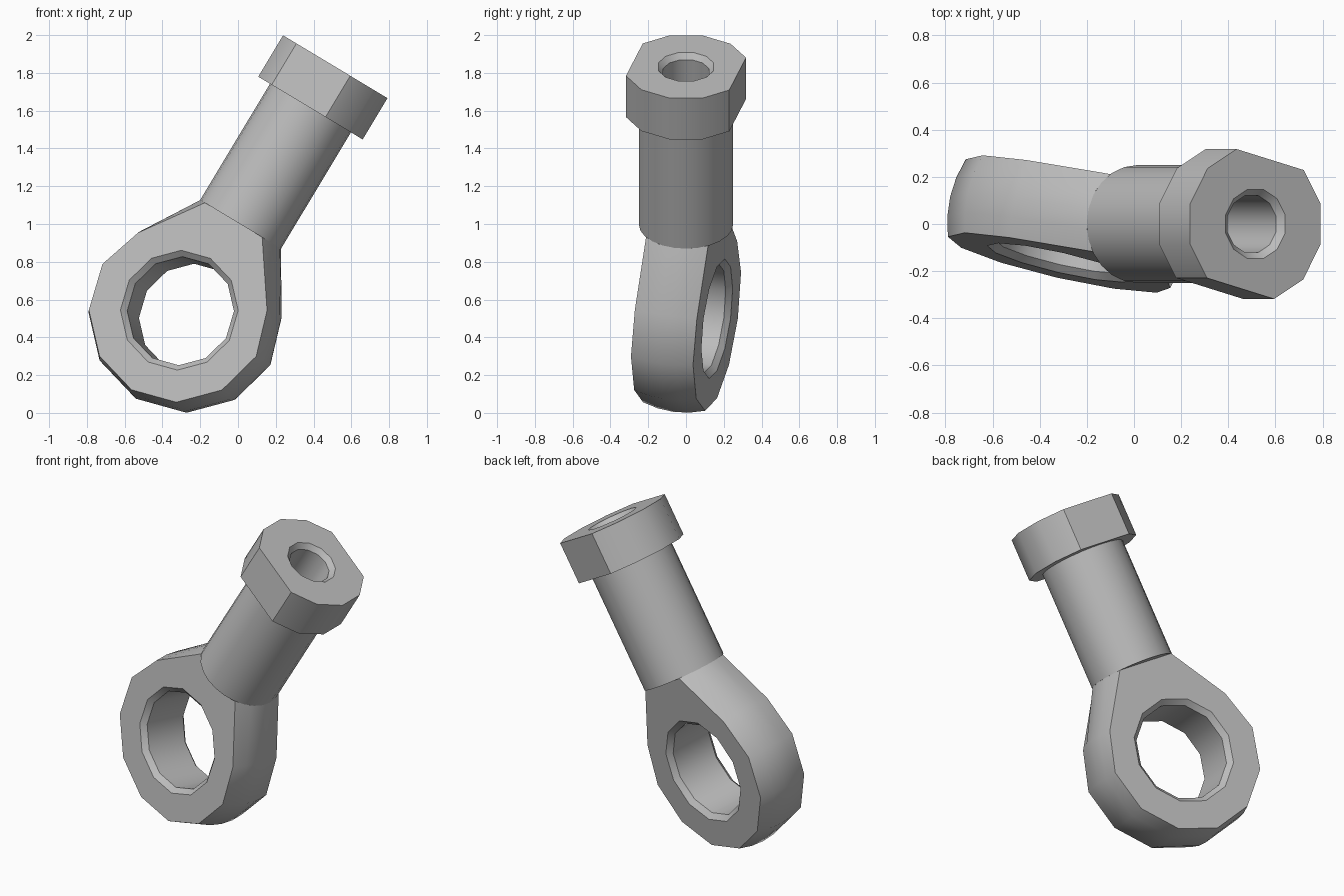
import bpy
import bmesh
from math import sin, cos, radians, sqrt
from mathutils import Matrix, Vector

cube = bpy.data.objects.get("Cube")
if cube:
    bpy.data.objects.remove(cube, do_unlink=True)

# Local frame: z runs along the shaft, y through the eye, origin at the eye centre
PLACE = (Matrix.Translation((-0.273, 0, 0.521))
         @ Matrix.Rotation(radians(31), 4, 'Y')
         @ Matrix.Rotation(radians(-15), 4, 'Z'))

SPHERE_R, HALF_THICK = 0.52, 0.17
ROD_R, NECK_Z = 0.25, 0.557
HEAD_LOW, HEAD_TOP = 1.275, 1.53
BORE_R, BORE_FLOOR = 0.125, 0.65
EYE_R, CHAMFER = 0.29, 0.03

steel = bpy.data.materials.new("plain grey steel")
steel.use_nodes = True
GREY = (0.5, 0.5, 0.5, 1)
steel.diffuse_color = GREY
steel.node_tree.nodes["Principled BSDF"].inputs["Base Color"].default_value = GREY


def loft(name, loops, closed=False, cap_start=False, cap_end=False):
    """Skin a row of equal-length point loops into one object."""
    bm = bmesh.new()
    rings = [[bm.verts.new(PLACE @ Vector(p)) for p in loop] for loop in loops]
    pairs = list(zip(rings, rings[1:]))
    if closed:
        pairs.append((rings[-1], rings[0]))
    for a, b in pairs:
        for i in range(len(a)):
            j = (i + 1) % len(a)
            bm.faces.new((a[i], a[j], b[j], b[i]))
    if cap_start:
        bm.faces.new(rings[0][::-1])
    if cap_end:
        bm.faces.new(rings[-1])
    mesh = bpy.data.meshes.new(name)
    bm.to_mesh(mesh)
    bm.free()
    mesh.materials.append(steel)
    obj = bpy.data.objects.new(name, mesh)
    bpy.context.collection.objects.link(obj)
    bpy.ops.object.select_all(action='DESELECT')
    obj.select_set(True)
    bpy.context.view_layer.objects.active = obj
    bpy.ops.object.shade_smooth_by_angle(angle=radians(34))
    return obj


def circle(r, z, count=12):
    """Loop around the shaft axis."""
    return [(r * cos(radians(360 * i / count)), r * sin(radians(360 * i / count)), z)
            for i in range(count)]


def eye_circle(r, y):
    """Loop around the eye axis, starting at the neck."""
    return [(r * sin(radians(30 * i)), y, r * cos(radians(30 * i))) for i in range(12)]


def eye_outline(y):
    """Slice of the ball that narrows into the neck."""
    pts = eye_circle(sqrt(SPHERE_R ** 2 - y * y), y)
    neck = sqrt(ROD_R ** 2 - y * y)
    pts[0], pts[1], pts[11] = (0, y, NECK_Z), (neck, y, NECK_Z), (-neck, y, NECK_Z)
    for i in (2, 10):
        x, _, z = pts[i]
        pts[i] = (x * 0.97, y, z * 0.97)
    return pts


def head_outline(z):
    """Round head with two opposite flats."""
    pts = circle(0.334, z)
    return [(x if abs(x) < 0.01 else x * 1.03 if abs(x) < 0.2 else x,
             max(-0.283, min(0.283, y)), z) for x, y, z in pts]


# Eye with rounded rim, flat sides and a chamfered hole
T = HALF_THICK
loft("eye_ring",
     [eye_outline(T * k / 2) for k in range(-2, 3)]
     + [eye_circle(EYE_R + CHAMFER, T), eye_circle(EYE_R, T - CHAMFER),
        eye_circle(EYE_R, CHAMFER - T), eye_circle(EYE_R + CHAMFER, -T)],
     closed=True)

# Shaft, its lower end forming the steps beside the eye
loft("shaft", [circle(ROD_R, NECK_Z, 24), circle(ROD_R, HEAD_LOW, 24)], cap_start=True)

# Head with flats and a blind chamfered bore running down the shaft
loft("head",
     [circle(0.2, HEAD_LOW), head_outline(HEAD_LOW), head_outline(HEAD_TOP),
      circle(BORE_R + 0.027, HEAD_TOP), circle(BORE_R, HEAD_TOP - CHAMFER),
      circle(BORE_R, BORE_FLOOR)],
     cap_end=True)
